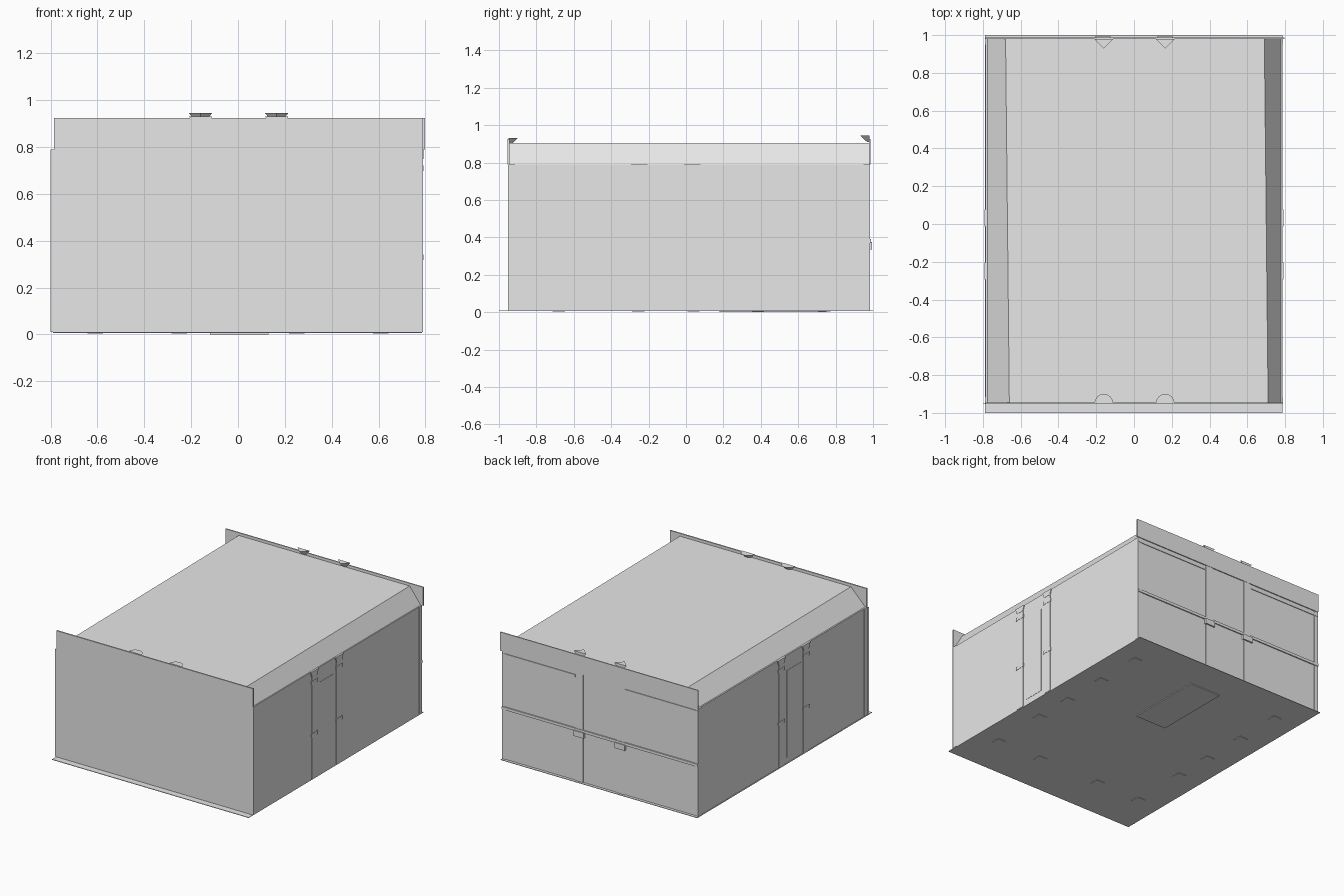
import bpy, bmesh, math

cube = bpy.data.objects.get("Cube")
if cube:
    bpy.data.objects.remove(cube, do_unlink=True)

grey = bpy.data.materials.new("plain_grey")
grey.use_nodes = True
grey.diffuse_color = (0.8, 0.8, 0.8, 1)
bsdf = next(n for n in grey.node_tree.nodes if n.type == 'BSDF_PRINCIPLED')
bsdf.inputs["Base Color"].default_value = (0.8, 0.8, 0.8, 1)


def finish(name, bm):
    bmesh.ops.recalc_face_normals(bm, faces=bm.faces)
    mesh = bpy.data.meshes.new(name)
    bm.to_mesh(mesh)
    bm.free()
    mesh.materials.append(grey)
    obj = bpy.data.objects.new(name, mesh)
    bpy.context.collection.objects.link(obj)
    return obj


def loft(name, lower, upper):
    """Closed solid between two matching outlines."""
    bm = bmesh.new()
    a = [bm.verts.new(p) for p in lower]
    b = [bm.verts.new(p) for p in upper]
    bm.faces.new(a)
    bm.faces.new(b)
    for i in range(len(a)):
        j = (i + 1) % len(a)
        bm.faces.new((a[i], a[j], b[j], b[i]))
    return finish(name, bm)


def box(name, x0, x1, y0, y1, z0, z1):
    outline = [(x0, y0), (x1, y0), (x1, y1), (x0, y1)]
    return loft(name, [(x, y, z0) for x, y in outline],
                [(x, y, z1) for x, y in outline])


BASE, EAVE, TOP = 0.01, 0.79, 0.905
FRONT, BACK, SIDE = -0.95, 0.98, 0.785

# Ground plate and main walls
box("base_plate", -0.79, SIDE, -1, 1, 0.006, BASE)
box("walls", -SIDE, SIDE, FRONT, BACK, BASE, EAVE)
box("front_facade", -0.8, 0.79, FRONT - 0.003, FRONT, BASE, EAVE)

# Roof with steep sides, its flat deck slightly skewed
loft("roof",
     [(-0.775, FRONT, EAVE), (0.778, FRONT, EAVE), (0.778, BACK, EAVE), (-0.775, BACK, EAVE)],
     [(-0.66, FRONT, TOP), (0.71, FRONT, TOP), (0.69, BACK, TOP), (-0.68, BACK, TOP)])

# End parapets
box("front_parapet", -0.786, 0.79, FRONT - 0.004, FRONT + 0.006, EAVE, 0.925)
box("back_parapet", -0.786, 0.798, BACK - 0.001, BACK + 0.007, EAVE, 0.925)

# Half-round corbels behind the front parapet, pointed ones at the back
for name, x in (("right", -0.16), ("left", 0.165)):
    for end, y, d, n, z in (("front", FRONT, 1, 8, 0.93), ("back", BACK, -1, 2, 0.945)):
        arc = [(math.cos(math.pi * i / n), math.sin(math.pi * i / n)) for i in range(n + 1)]
        loft(f"{end}_corbel_{name}",
             [(x + 0.02 * c, y + d * 0.012 * s, z - 0.035) for c, s in arc],
             [(x + 0.05 * c, y + d * 0.05 * s, z) for c, s in arc])

# Side pilasters, corner strips and the bay between them
for name, s in (("left", 1), ("right", -1)):
    def plate(part, y0, y1, z0, z1, depth):
        xs = sorted((s * SIDE, s * (SIDE + depth)))
        return box(f"{part}_{name}", *xs, y0, y1, z0, z1)

    for i, y in enumerate((-0.25, 0.033)):
        plate(f"side_pilaster_{i}", y - 0.03, y + 0.03, BASE, 0.76, 0.004)
        for j, z in enumerate((0.33, 0.71)):
            plate(f"side_band_{i}_{j}", y - 0.037, y + 0.037, z - 0.012, z + 0.012, 0.006)
        xs = (s * SIDE, s * (SIDE + 0.006))
        loft(f"side_capital_{i}_{name}",
             [(xs[0], y - 0.03, 0.75), (xs[1], y - 0.03, 0.75),
              (xs[1], y + 0.03, 0.75), (xs[0], y + 0.03, 0.75)],
             [(xs[0], y - 0.045, EAVE), (xs[1], y - 0.045, EAVE),
              (xs[1], y + 0.045, EAVE), (xs[0], y + 0.045, EAVE)])
    plate("side_bay_panel", -0.19, -0.03, 0.05, 0.68, 0.002)
    plate("front_corner_strip", FRONT, FRONT + 0.035, BASE, EAVE, 0.003)
    plate("back_corner_strip", BACK - 0.03, BACK, BASE, EAVE, 0.003)

# Back wall pilasters, ledges and small brackets
for name, s in (("left", 1), ("right", -1)):
    x = s * 0.165
    box(f"back_pilaster_{name}", x - 0.03, x + 0.03, BACK, BACK + 0.005, BASE, EAVE)
    box(f"back_bracket_{name}", x - 0.04, x + 0.04, BACK, BACK + 0.015, 0.335, 0.375)
    xs = sorted((s * 0.2, s * SIDE))
    box(f"back_upper_ledge_{name}", *xs, BACK, BACK + 0.005, 0.755, 0.775)
    box(f"back_corner_{name}", *sorted((s * 0.755, s * SIDE)), BACK, BACK + 0.003, BASE, EAVE)
box("back_middle_ledge", -SIDE, SIDE, BACK, BACK + 0.008, 0.37, 0.39)

# Pads under the base plate
pads = [(0.61, y) for y in (0.74, 0.385, 0.04, -0.255, -0.68)] + [(0.25, -0.68)]
for i, (px, py) in enumerate(pads):
    for name, s in (("left", 1), ("right", -1)):
        x = s * px
        box(f"pad_{i}_{name}", x - 0.033, x + 0.033, py - 0.033, py + 0.033, 0.003, 0.007)
box("floor_hatch", -0.12, 0.13, 0.18, 0.75, 0, 0.007)
